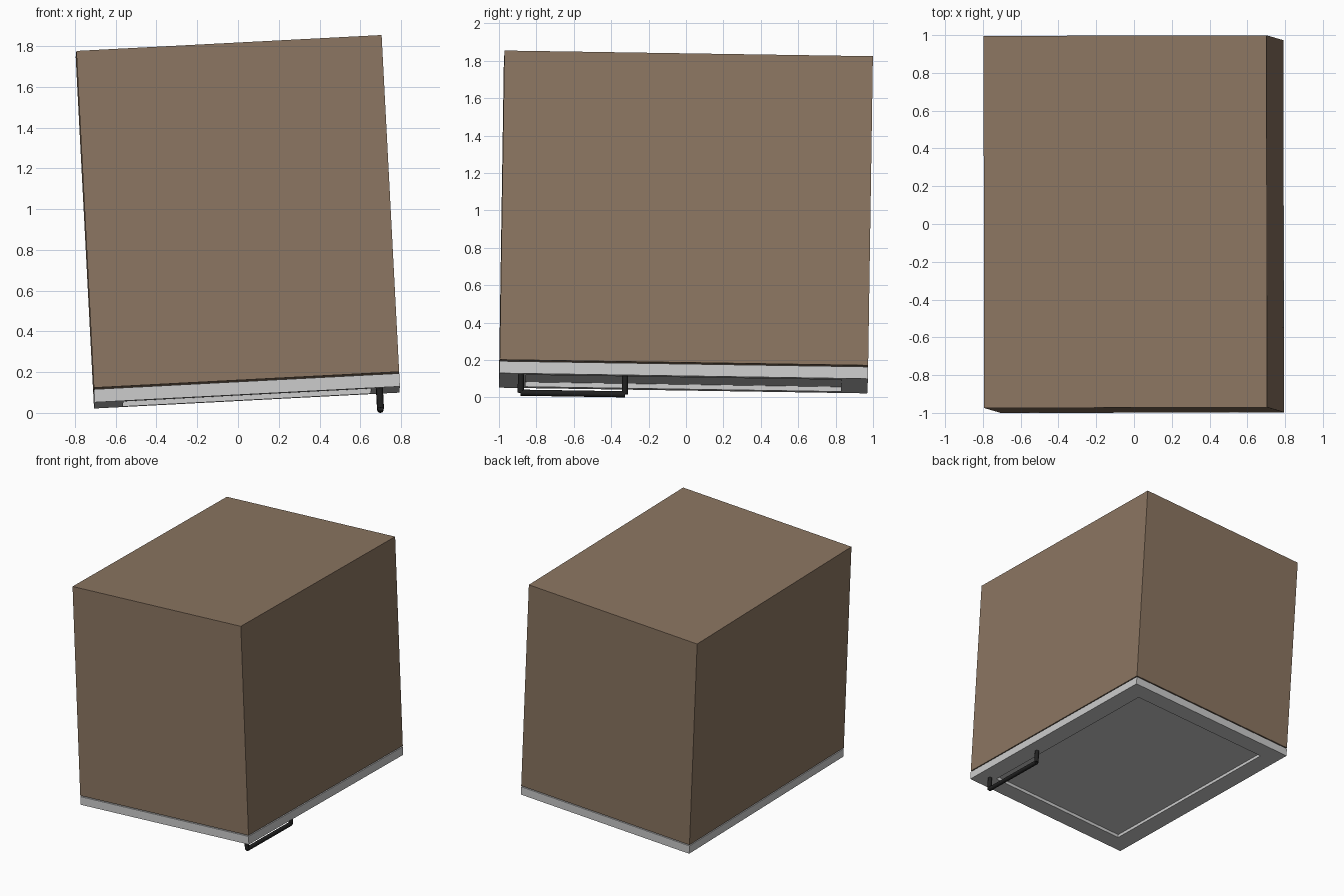
import bpy, bmesh
from mathutils import Matrix, Vector

if "Cube" in bpy.data.objects:
    bpy.data.objects.remove(bpy.data.objects["Cube"])

# Slight tilt: the cabinet lies on its door and rests on the handle
u = Vector((0.9986, 0.0025, 0.052)).normalized()
v = Vector((-0.0025, 1, -0.0155))
v = (v - u * v.dot(u)).normalized()
w = u.cross(v)
TILT = Matrix((u, v, w)).transposed().to_4x4()
TILT.translation = (0.044, -0.014, 0.076)

W, L, H = 1.5, 1.97, 1.727
DOOR, GAP = 0.064, 0.008
parts = []


def material(name, color):
    m = bpy.data.materials.new(name)
    m.diffuse_color = color
    m.use_nodes = True
    m.node_tree.nodes["Principled BSDF"].inputs["Base Color"].default_value = m.diffuse_color
    return m


def finish(name, bm, mat=None):
    bmesh.ops.recalc_face_normals(bm, faces=bm.faces)
    bmesh.ops.transform(bm, matrix=TILT, verts=bm.verts)
    me = bpy.data.meshes.new(name)
    bm.to_mesh(me)
    bm.free()
    ob = bpy.data.objects.new(name, me)
    bpy.context.collection.objects.link(ob)
    if mat:
        me.materials.append(mat)
    parts.append(ob)
    return ob


def box(sx, sy, z0, z1):
    bm = bmesh.new()
    bmesh.ops.create_cube(bm, size=1, matrix=Matrix.Translation((0, 0, (z0 + z1) / 2))
                          @ Matrix.Diagonal((sx, sy, z1 - z0, 1)))
    return bm


def rod(name, a, b, r, mat):
    a, b = Vector(a), Vector(b)
    bm = bmesh.new()
    rot = (b - a).to_track_quat('Z', 'Y').to_matrix().to_4x4()
    bmesh.ops.create_cone(bm, cap_ends=True, segments=16, radius1=r, radius2=r,
                          depth=(b - a).length,
                          matrix=Matrix.Translation((a + b) / 2) @ rot)
    ob = finish(name, bm, mat)
    bpy.context.view_layer.objects.active = ob
    ob.select_set(True)
    bpy.ops.object.shade_smooth_by_angle()
    ob.select_set(False)


brown = material("brown_wood", (0.26, 0.18, 0.12, 1))
black = material("black_metal", (0.015, 0.015, 0.015, 1))

# Cabinet body
finish("cabinet_body", box(W, L, DOOR + GAP, H), brown)

# Door with a recessed centre panel on its outer face
bm = box(W, L, 0, DOOR)
bm.normal_update()
face = min(bm.faces, key=lambda f: f.calc_center_median().z)
bmesh.ops.inset_region(bm, faces=[face], thickness=0.2)
panel = bmesh.ops.extrude_face_region(bm, geom=[face])
bmesh.ops.translate(bm, vec=(0, 0, 0.025),
                    verts=[g for g in panel["geom"] if isinstance(g, bmesh.types.BMVert)])
if face.is_valid:
    bmesh.ops.delete(bm, geom=[face], context='FACES_ONLY')
finish("door", bm)

# Handle: two posts and a bar
HX, Y0, Y1, R = 0.65, -0.87, -0.313, 0.0165
for i, y in enumerate((Y0, Y1)):
    rod(f"handle_post_{i + 1}", (HX, y, 0), (HX, y, -0.098), R, black)
rod("handle_bar", (HX, Y0, -0.098), (HX, Y1, -0.098), R, black)

# Rest the lowest point on the floor
low = min(p.co.z for ob in parts for p in ob.data.vertices)
for ob in parts:
    ob.data.transform(Matrix.Translation((0, 0, -low)))
